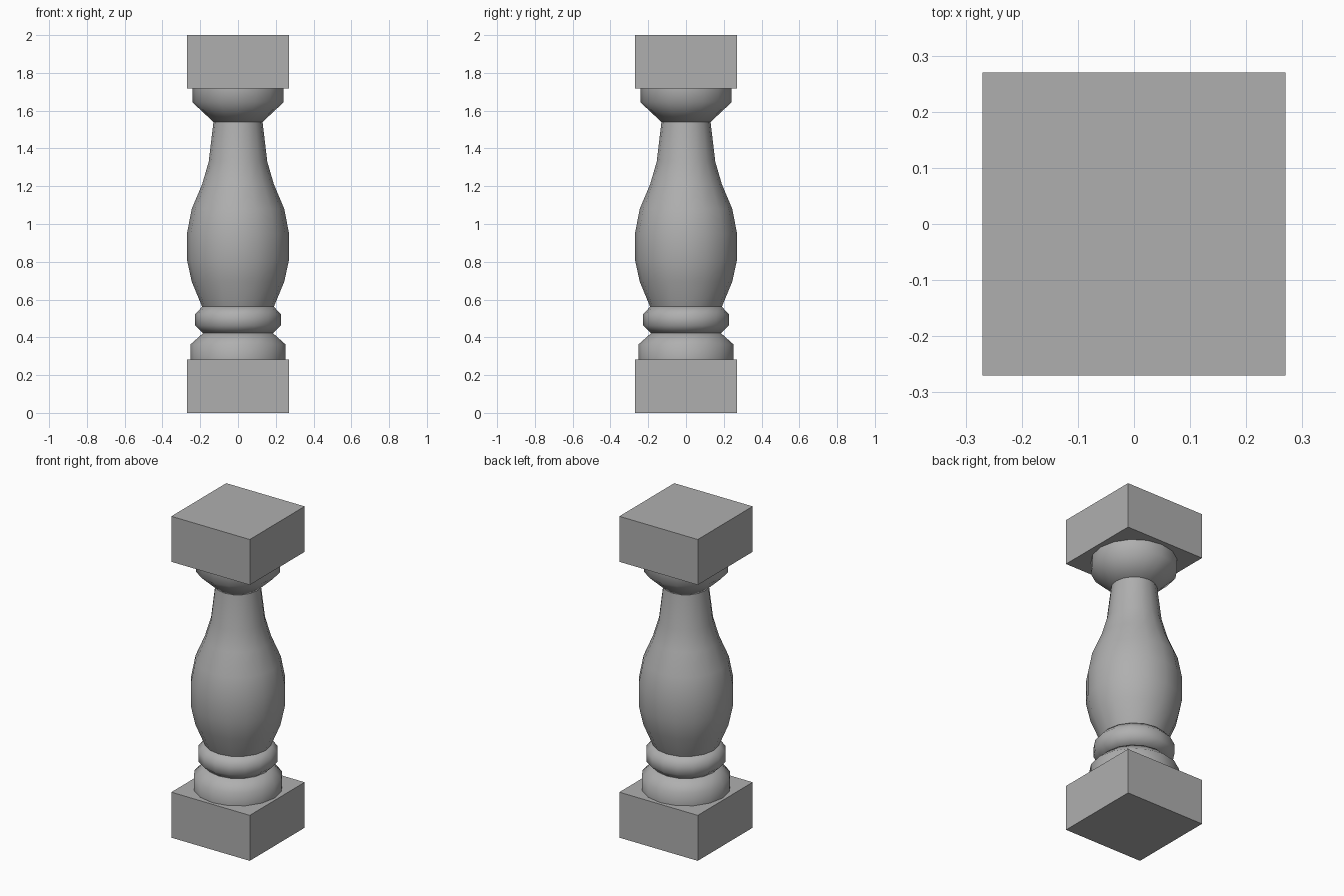
import bpy, bmesh, math

if "Cube" in bpy.data.objects:
    bpy.data.objects.remove(bpy.data.objects["Cube"])

SIDES = 16

# darker grey stone
stone = bpy.data.materials.new("stone")
stone.diffuse_color = (0.43, 0.43, 0.43, 1)
stone.use_nodes = True
stone.node_tree.nodes["Principled BSDF"].inputs["Base Color"].default_value = stone.diffuse_color


def block(name, z0, z1, half):
    bpy.ops.mesh.primitive_cube_add(size=1, location=(0, 0, (z0 + z1) / 2))
    ob = bpy.context.object
    ob.name = name
    ob.scale = (2 * half, 2 * half, z1 - z0)
    bpy.ops.object.transform_apply(location=False, rotation=False, scale=True)
    ob.data.materials.append(stone)
    return ob


def turned(name, profile):
    """Revolve (radius, z) points around z, with capped ends."""
    bm = bmesh.new()
    rings = []
    for r, z in profile:
        rings.append([bm.verts.new((r * math.cos(2 * math.pi * i / SIDES),
                                    r * math.sin(2 * math.pi * i / SIDES), z))
                      for i in range(SIDES)])
    for a, b in zip(rings, rings[1:]):
        for i in range(SIDES):
            j = (i + 1) % SIDES
            bm.faces.new((a[i], a[j], b[j], b[i]))
    bm.faces.new(rings[0][::-1])
    bm.faces.new(rings[-1])
    me = bpy.data.meshes.new(name)
    bm.to_mesh(me)
    bm.free()
    me.materials.append(stone)
    ob = bpy.data.objects.new(name, me)
    bpy.context.collection.objects.link(ob)
    bpy.ops.object.select_all(action='DESELECT')
    ob.select_set(True)
    bpy.context.view_layer.objects.active = ob
    bpy.ops.object.shade_smooth_by_angle(angle=math.radians(50))
    return ob


# square plinth and top block
block("base_block", 0, 0.283, 0.27)
block("top_block", 1.717, 2.0, 0.27)

# turned rings, vase-shaped shaft and flared neck
turned("base_ring", [(0.252, 0.283), (0.252, 0.362), (0.185, 0.422)])
turned("collar_ring", [(0.185, 0.422), (0.227, 0.462), (0.227, 0.522), (0.19, 0.562)])
turned("shaft", [(0.19, 0.562), (0.245, 0.695), (0.27, 0.81), (0.27, 0.95),
                 (0.245, 1.08), (0.19, 1.21), (0.155, 1.33), (0.13, 1.54)])
turned("capital", [(0.13, 1.54), (0.242, 1.645), (0.242, 1.717)])
